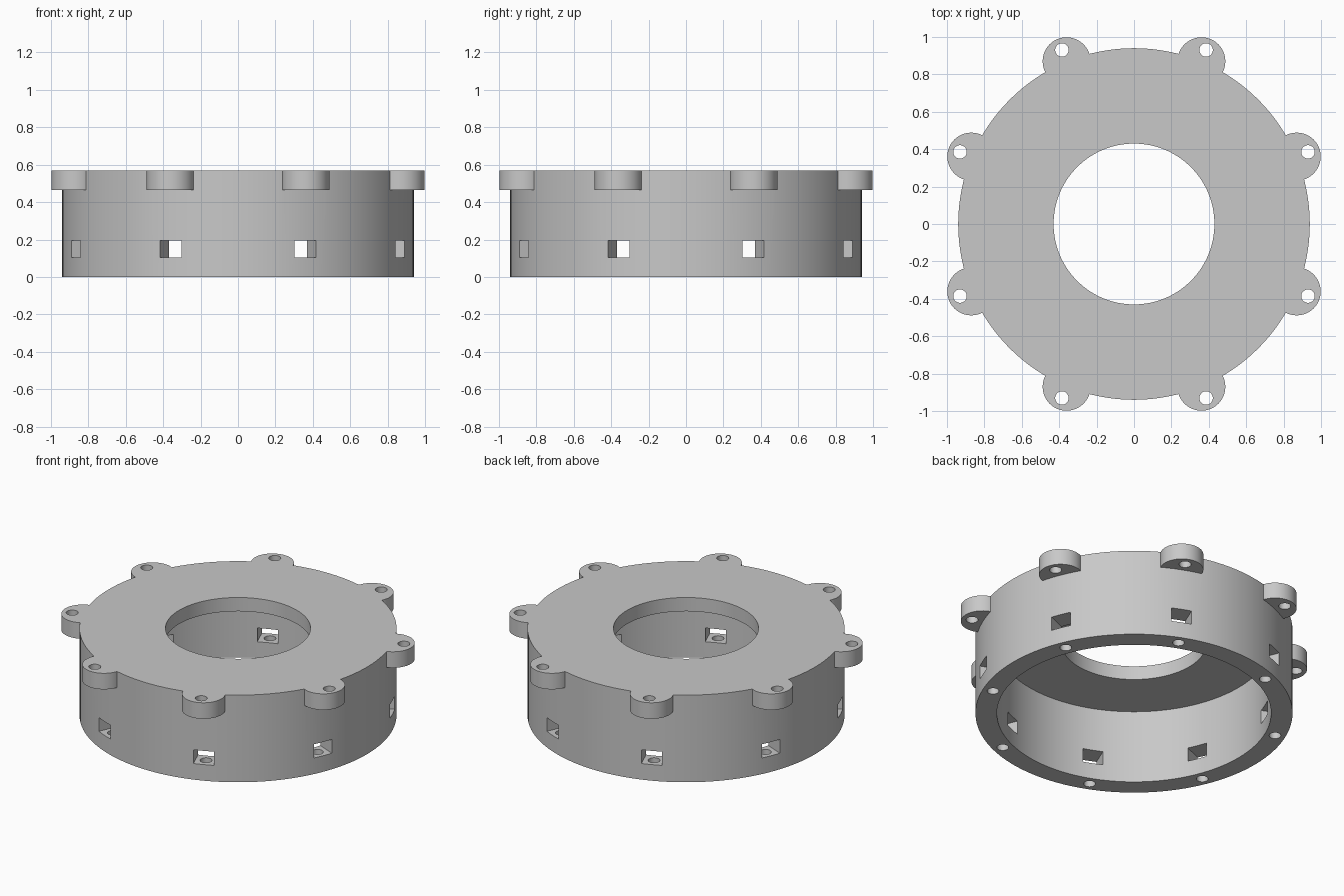
import bpy, bmesh, math
from mathutils import Matrix, Vector

if "Cube" in bpy.data.objects:
    bpy.data.objects.remove(bpy.data.objects["Cube"], do_unlink=True)

HEIGHT, OUTER_R, CAVITY_R, BORE_R = 0.57, 0.94, 0.813, 0.43
PLATE, EAR_H, EAR_R = 0.09, 0.105, 0.128
RIM_R = (OUTER_R + CAVITY_R) / 2
COUNT = 8

grey = bpy.data.materials.new("plain grey")
grey.use_nodes = True
grey.diffuse_color = (0.58, 0.58, 0.58, 1)
grey.node_tree.nodes["Principled BSDF"].inputs["Base Color"].default_value = grey.diffuse_color


def finish(name, bm):
    bmesh.ops.recalc_face_normals(bm, faces=bm.faces)
    mesh = bpy.data.meshes.new(name)
    bm.to_mesh(mesh)
    bm.free()
    mesh.materials.append(grey)
    obj = bpy.data.objects.new(name, mesh)
    bpy.context.collection.objects.link(obj)
    return obj


def lathe(name, profile, steps):
    """Revolve a closed (radius, z) profile around the z axis."""
    bm = bmesh.new()
    rings = []
    for i in range(steps):
        turn = Matrix.Rotation(math.tau * i / steps, 3, 'Z')
        rings.append([bm.verts.new(turn @ Vector((r, 0, z))) for r, z in profile])
    for a, b in zip(rings, rings[1:] + rings[:1]):
        for j in range(len(profile)):
            k = (j + 1) % len(profile)
            bm.faces.new((a[j], b[j], b[k], a[k]))
    return finish(name, bm)


def around(name, add_shape):
    """Repeat a shape at the eight stations around the ring."""
    bm = bmesh.new()
    for i in range(COUNT):
        add_shape(bm, Matrix.Rotation(math.tau * (i + 0.5) / COUNT, 4, 'Z'))
    return finish(name, bm)


def post(radius, distance, low, high, sides):
    def add(bm, turn):
        place = turn @ Matrix.Translation((distance, 0, (low + high) / 2))
        bmesh.ops.create_cone(bm, cap_ends=True, segments=sides, radius1=radius,
                              radius2=radius, depth=high - low, matrix=place)
    return add


def block(size, distance, z):
    def add(bm, turn):
        place = turn @ Matrix.Translation((distance, 0, z)) @ Matrix.Diagonal((*size, 1))
        bmesh.ops.create_cube(bm, size=1, matrix=place)
    return add


def combine(target, tool, operation):
    mod = target.modifiers.new(tool.name, 'BOOLEAN')
    mod.object, mod.operation, mod.solver = tool, operation, 'EXACT'
    bpy.context.view_layer.objects.active = target
    bpy.ops.object.modifier_apply(modifier=mod.name)
    bpy.data.objects.remove(tool, do_unlink=True)


# Hollow drum with a bored top plate
housing = lathe("ring_housing", [
    (BORE_R, HEIGHT), (OUTER_R, HEIGHT), (OUTER_R, 0),
    (CAVITY_R, 0), (CAVITY_R, HEIGHT - PLATE), (BORE_R, HEIGHT - PLATE)], 128)

# Mounting ears flush with the top
combine(housing, around("ears", post(EAR_R, 0.942, HEIGHT - EAR_H, HEIGHT, 48)), 'UNION')

# Ear bolt holes, wall windows, and rim holes that open into the windows
combine(housing, around("ear_holes", post(0.036, 1.007, 0.4, 0.7, 24)), 'DIFFERENCE')
combine(housing, around("windows", block((0.25, 0.125, 0.09), RIM_R, 0.15)), 'DIFFERENCE')
combine(housing, around("rim_holes", post(0.035, RIM_R, -0.1, 0.15, 24)), 'DIFFERENCE')

# Smooth round walls with crisp edges
bpy.ops.object.select_all(action='DESELECT')
housing.select_set(True)
bpy.context.view_layer.objects.active = housing
bpy.ops.object.shade_smooth_by_angle(angle=math.radians(30))
